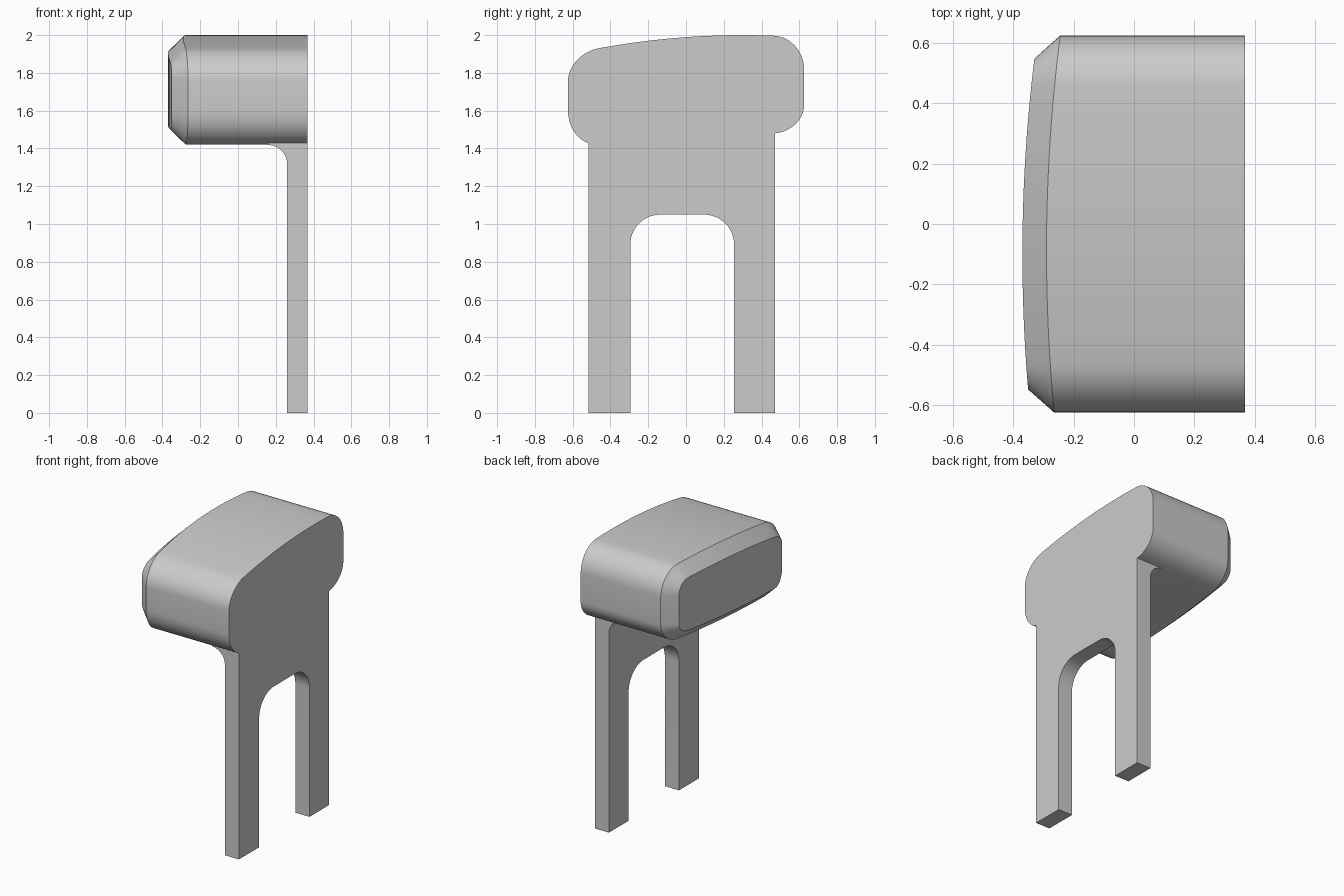
import bpy
import bmesh
from math import sin, cos, pi, sqrt

if "Cube" in bpy.data.objects:
    bpy.data.objects.remove(bpy.data.objects["Cube"])

grey = bpy.data.materials.new("plain grey")
grey.use_nodes = True
grey.diffuse_color = (0.6, 0.6, 0.6, 1)
grey.node_tree.nodes["Principled BSDF"].inputs["Base Color"].default_value = (0.6, 0.6, 0.6, 1)

FLAT_X = 0.368                 # shared flat side of head and legs
HALF_Y, CORNER = 0.625, 0.16   # head half width and corner reach
LEG_FRONT, LEG_BACK = -0.515, 0.47


def finish(name, bm):
    bmesh.ops.recalc_face_normals(bm, faces=bm.faces)
    mesh = bpy.data.meshes.new(name)
    bm.to_mesh(mesh)
    bm.free()
    mesh.materials.append(grey)
    obj = bpy.data.objects.new(name, mesh)
    bpy.context.collection.objects.link(obj)
    return obj


def prism(name, outline, offset):
    bm = bmesh.new()
    face = bm.faces.new([bm.verts.new(p) for p in outline])
    new = bmesh.ops.extrude_face_region(bm, geom=[face])["geom"]
    verts = [v for v in new if isinstance(v, bmesh.types.BMVert)]
    bmesh.ops.translate(bm, verts=verts, vec=offset)
    return finish(name, bm)


def arc(cx, cz, radius, start, end, steps=12):
    angles = [start + (end - start) * i / steps for i in range(steps + 1)]
    return [(cx + radius * cos(a), cz + radius * sin(a)) for a in angles]


def top_line(y):
    return 2.0 - 0.12 * (y - 0.3) ** 2


def bottom_line(y):
    return 1.422 + 0.0625 * (y + 0.45)


def head_profile(inset):
    """Rounded outline: top from front to back, then bottom back again."""
    half, reach = HALF_Y - inset, CORNER - inset
    core = half - reach
    bend = [sin(pi / 2 * i / 10) for i in range(11)]
    ys = [-core - reach * t for t in reversed(bend)]
    ys += [core * (i / 8 - 1) for i in range(1, 16)]
    ys += [core + reach * t for t in bend]

    def drop(y, front, back):
        t = min(1, max(0, abs(y) - core) / reach)
        return ((front if y < 0 else back) - inset) * (1 - sqrt(1 - t * t))

    top = [(y, top_line(y) - inset - drop(y, 0.14, 0.167)) for y in ys]
    bottom = [(y, bottom_line(y) + inset + drop(y, 0.19, 0.14)) for y in ys]
    return top + bottom[::-1]


# Head: rounded block with a bowed, chamfered end
bm = bmesh.new()
outer, inner = head_profile(0), head_profile(0.077)
rings = [
    [bm.verts.new((FLAT_X, y, z)) for y, z in outer],
    [bm.verts.new((-0.29 + 0.089 * (y + 0.09) ** 2, y, z)) for y, z in outer],
    [bm.verts.new((-0.37 + 0.095 * (y + 0.1) ** 2, y, z)) for y, z in inner],
]
count = len(outer)
for a, b in zip(rings, rings[1:]):
    for i in range(count):
        j = (i + 1) % count
        bm.faces.new((a[i], a[j], b[j], b[i]))
bm.faces.new(rings[0])
cap = rings[2]
for i in range(count // 2 - 1):
    bm.faces.new((cap[i], cap[i + 1], cap[count - 2 - i], cap[count - 1 - i]))
head = finish("head", bm)

# Leg plate with a rounded arch between two legs
arch = arc(0.095, 0.89, 0.16, 0, pi / 2) + arc(-0.135, 0.89, 0.16, pi / 2, pi)
outline = [(LEG_FRONT, 0), (LEG_FRONT, 1.6), (LEG_BACK, 1.6), (LEG_BACK, 0), (0.255, 0)]
outline += arch + [(-0.295, 0)]
leg_plate = prism("leg_plate", [(FLAT_X, y, z) for y, z in outline], (-0.108, 0, 0))

# Fillet where the plate meets the underside, following its slope
low = bottom_line(LEG_FRONT)
curve = arc(0.16, low - 0.1, 0.1, 0, pi / 2)
section = curve + [(0.16, low + 0.07), (0.31, low + 0.07), (0.31, low - 0.1)]
width = LEG_BACK - LEG_FRONT
fillet = prism("fillet", [(x, LEG_FRONT, z) for x, z in section],
               (0, width, 0.0625 * width))

# Join the parts into one solid
for part in (leg_plate, fillet):
    mod = head.modifiers.new("join " + part.name, "BOOLEAN")
    mod.operation = "UNION"
    mod.solver = "EXACT"
    mod.object = part
bpy.context.view_layer.update()
solid = bpy.data.meshes.new_from_object(head.evaluated_get(bpy.context.evaluated_depsgraph_get()))
head.modifiers.clear()
head.data = solid
head.name = "head_with_legs"
for part in (leg_plate, fillet):
    bpy.data.objects.remove(part)

bpy.ops.object.select_all(action="DESELECT")
head.select_set(True)
bpy.context.view_layer.objects.active = head
bpy.ops.object.shade_smooth_by_angle(angle=pi / 6)
